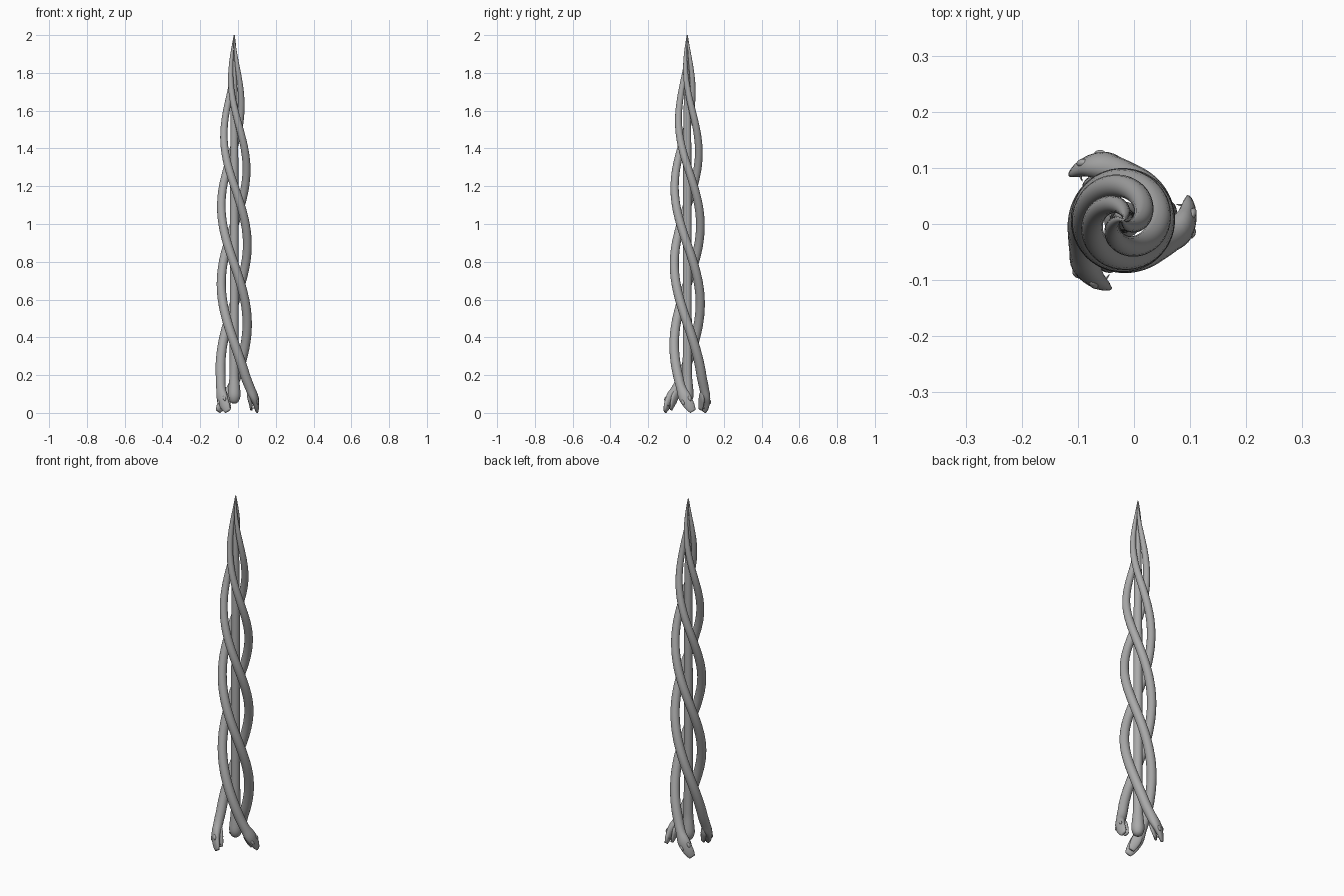
import bpy, bmesh, math
from mathutils import Vector

cube = bpy.data.objects.get("Cube")
if cube:
    bpy.data.objects.remove(cube, do_unlink=True)

mat = bpy.data.materials.new("stone grey")
mat.use_nodes = True
GREY = (0.4, 0.4, 0.4, 1)
mat.diffuse_color = GREY
mat.node_tree.nodes["Principled BSDF"].inputs["Base Color"].default_value = GREY

AXIS = Vector((-0.02, 0.007, 0))
PITCH = 1.25
SIDES = 20

# Stations: height, distance from axis, half width, half thickness
BODY = [(2.0, .001, .002, .002), (1.85, .018, .011, .011), (1.7, .035, .016, .016),
        (1.5, .054, .019, .019), (1.3, .065, .021, .021), (1.0, .069, .023, .023),
        (.4, .069, .025, .025), (.2, .076, .026, .026), (.13, .090, .026, .025),
        (.09, .104, .033, .023), (.06, .113, .031, .018), (.03, .119, .026, .013),
        (.008, .123, .017, .007)]
JAW = [(.125, .084, .014, .012), (.085, .083, .026, .013), (.05, .087, .024, .010),
       (.018, .092, .015, .006)]
# Straight middle column with a rounded foot
COLUMN = [(1.9, 0, .004, .004), (1.7, 0, .017, .017), (1.4, 0, .021, .021), (.9, 0, .023, .023),
          (.2, 0, .025, .025), (.13, 0, .031, .031), (.09, 0, .033, .033),
          (.06, 0, .023, .023), (.05, 0, .010, .010)]


def helix(z, radius, turn):
    a = math.radians(270) + (0.37 - z) / PITCH * math.tau + turn
    return AXIS + Vector((radius * math.cos(a), radius * math.sin(a), z))


def smooth_stations(rows, steps):
    """Catmull-Rom interpolation through the stations."""
    out = []
    for i in range(len(rows) - 1):
        p0, p1, p2, p3 = rows[max(i - 1, 0)], rows[i], rows[i + 1], rows[min(i + 2, len(rows) - 1)]
        h = p2[0] - p1[0]
        n = max(3, int(-steps * h))
        for k in range(n):
            t = k / n
            row = [p1[0] + t * h]
            for c in (1, 2, 3):
                m1 = (p2[c] - p0[c]) / (p2[0] - p0[0]) * h
                m2 = (p3[c] - p1[c]) / (p3[0] - p1[0]) * h
                row.append((2*t**3 - 3*t*t + 1) * p1[c] + (t**3 - 2*t*t + t) * m1
                           + (3*t*t - 2*t**3) * p2[c] + (t**3 - t*t) * m2)
            out.append(row)
    return out + [rows[-1]]


def frame(points, i):
    """Side and outward directions square to the path."""
    along = (points[min(i + 1, len(points) - 1)] - points[max(i - 1, 0)]).normalized()
    p = points[i] - AXIS
    out = Vector((p.x, p.y, 0))
    if out.length < 1e-5:
        out = Vector((1, 0, 0))
    out = (out - along * out.dot(along)).normalized()
    return along.cross(out), out, along


def finish(bm, name):
    bmesh.ops.recalc_face_normals(bm, faces=bm.faces)
    for f in bm.faces:
        f.smooth = True
    mesh = bpy.data.meshes.new(name)
    bm.to_mesh(mesh)
    bm.free()
    mesh.materials.append(mat)
    obj = bpy.data.objects.new(name, mesh)
    bpy.context.collection.objects.link(obj)


def loft(name, rows, turn, steps):
    rows = smooth_stations(rows, steps)
    points = [helix(r[0], r[1], turn) for r in rows]
    bm = bmesh.new()
    rings = []
    for i, (z, radius, w, t) in enumerate(rows):
        side, out, along = frame(points, i)
        rings.append([bm.verts.new(points[i] + side * w * math.cos(a) + out * t * math.sin(a))
                      for a in (math.tau * k / SIDES for k in range(SIDES))])
    for a, b in zip(rings, rings[1:]):
        for k in range(SIDES):
            j = (k + 1) % SIDES
            bm.faces.new((a[k], a[j], b[j], b[k]))
    bm.faces.new(rings[0])
    bm.faces.new(rings[-1])
    finish(bm, name)


def head_details(label, turn):
    points = [helix(.09, .104, turn), helix(.065, .112, turn), helix(.03, .119, turn)]
    side, out, along = frame(points, 1)
    brows, fangs = bmesh.new(), bmesh.new()
    for s in (-1, 1):
        # Brow ridge above each eye
        ball = bmesh.ops.create_uvsphere(brows, u_segments=12, v_segments=8, radius=1)["verts"]
        for v in ball:
            c = v.co.copy()
            v.co = points[1] + side * (s * .020 + c.x * .008) + out * (.012 + c.y * .007) + along * c.z * .015
        # Fang pointing from the upper mouth towards the jaw
        cone = bmesh.ops.create_cone(fangs, cap_ends=True, segments=8, radius1=.0035,
                                     radius2=.0005, depth=.016)["verts"]
        for v in cone:
            c = v.co.copy()
            v.co = (points[2] + side * (s * .013 + c.x) + along * (c.y - .006)
                    - out * (.014 + c.z))
    finish(brows, "brow_ridges_" + label)
    finish(fangs, "fangs_" + label)


loft("middle_column", COLUMN, 0, 60)
for n in range(3):
    turn = n * math.tau / 3
    label = str(n + 1)
    loft("snake_body_" + label, BODY, turn, 60)
    loft("lower_jaw_" + label, JAW, turn, 120)
    head_details(label, turn)
